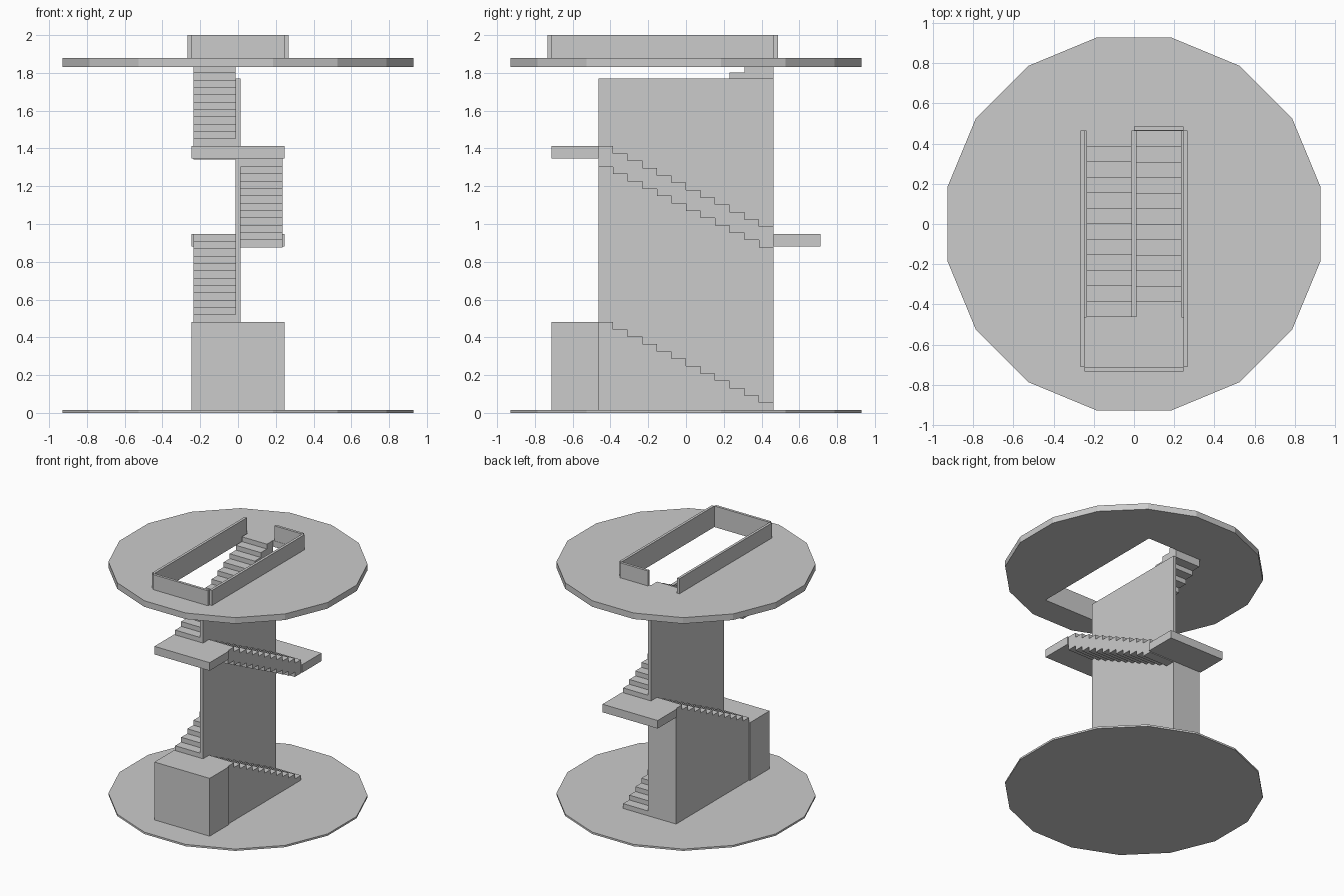
import bpy, bmesh
from math import pi, cos

if "Cube" in bpy.data.objects:
    bpy.data.objects.remove(bpy.data.objects["Cube"])

D, R, T = 0.463, 0.466, 0.11      # half run, rise per flight, stair thickness
N, Z0 = 12, 0.015                 # steps per flight, floor level
Z = [Z0 + R * i for i in range(5)]


def box(name, x0, x1, y0, y1, z0, z1):
    bpy.ops.mesh.primitive_cube_add(size=1, location=((x0 + x1) / 2, (y0 + y1) / 2, (z0 + z1) / 2))
    o = bpy.context.object
    o.name = name
    o.scale = (x1 - x0, y1 - y0, z1 - z0)
    bpy.ops.object.transform_apply(location=True, rotation=False, scale=True)
    return o


def disc(name, z0, z1):
    bpy.ops.mesh.primitive_cylinder_add(vertices=16, radius=0.928 / cos(pi / 16), depth=z1 - z0,
                                        location=(0, 0, (z0 + z1) / 2), rotation=(0, 0, pi / 16))
    o = bpy.context.object
    o.name = name
    # keep a flat side facing each axis whatever the start angle of the primitive
    bpy.ops.object.transform_apply(location=True, rotation=True, scale=True)
    return o


def flight(name, x0, x1, direction, zb, solid):
    """Stepped side profile extruded across x; direction is the y sense of climbing."""
    run, rise = 2 * D / N, R / N
    top, under = [], []
    for i in range(N):
        for y in (-D + i * run, -D + (i + 1) * run):
            z = zb + (i + 1) * rise
            top.append((y * direction, z))
            under.append((y * direction, z - T))
    if solid:
        under = [(-D * direction, Z0), (D * direction, Z0)]
    bm = bmesh.new()
    f = bm.faces.new([bm.verts.new((x0, y, z)) for y, z in top + under[::-1]])
    ext = bmesh.ops.extrude_face_region(bm, geom=[f])
    bmesh.ops.translate(bm, vec=(x1 - x0, 0, 0),
                        verts=[v for v in ext["geom"] if isinstance(v, bmesh.types.BMVert)])
    bmesh.ops.recalc_face_normals(bm, faces=bm.faces)
    me = bpy.data.meshes.new(name)
    bm.to_mesh(me)
    bm.free()
    bpy.context.collection.objects.link(bpy.data.objects.new(name, me))


# floors, the upper one with a stairwell opening
W, F = 0.246, -0.712
disc("ground_floor", 0, Z0)
upper = disc("upper_floor", 1.83, Z[4])
cutter = box("stairwell_cutter", -W, W, F, D, 1.7, 2.0)
cutter.hide_render = True
mod = upper.modifiers.new("stairwell", "BOOLEAN")
mod.operation, mod.solver, mod.object = "DIFFERENCE", "EXACT", cutter
bpy.context.view_layer.objects.active = upper
bpy.ops.object.modifier_apply(modifier=mod.name)
bpy.data.objects.remove(cutter)

# central wall
C = 0.0125
box("central_wall", -C, C, -D, D, Z0, 1.77)

# four flights: right side climbs to the front, left side climbs to the back
for i in range(4):
    x0, x1, d = (C, 0.236, -1) if i % 2 == 0 else (-0.236, -C, 1)
    flight(f"stair_flight_{i + 1}", x0, x1, d, Z[i], i < 2)

# landings
box("lower_landing", -W, W, F, -D, Z0, Z[1])
box("back_landing", -W, W, D, -F, Z[2] - 0.065, Z[2])
box("front_landing", -W, W, F, -D, Z[3] - 0.065, Z[3])

# parapet around the opening, open at the top of the stairs
t = 0.021
for name, s in (("left_parapet", -1), ("right_parapet", 1)):
    a, b = sorted((s * W, s * (W + t)))
    box(name, a, b, F, D + 0.003, Z[4], 2.0)
box("front_parapet", -W, W, F - t, F, Z[4], 2.0)
box("back_parapet", 0, W, D + 0.002, D + 0.002 + t, Z[4], 2.0)
